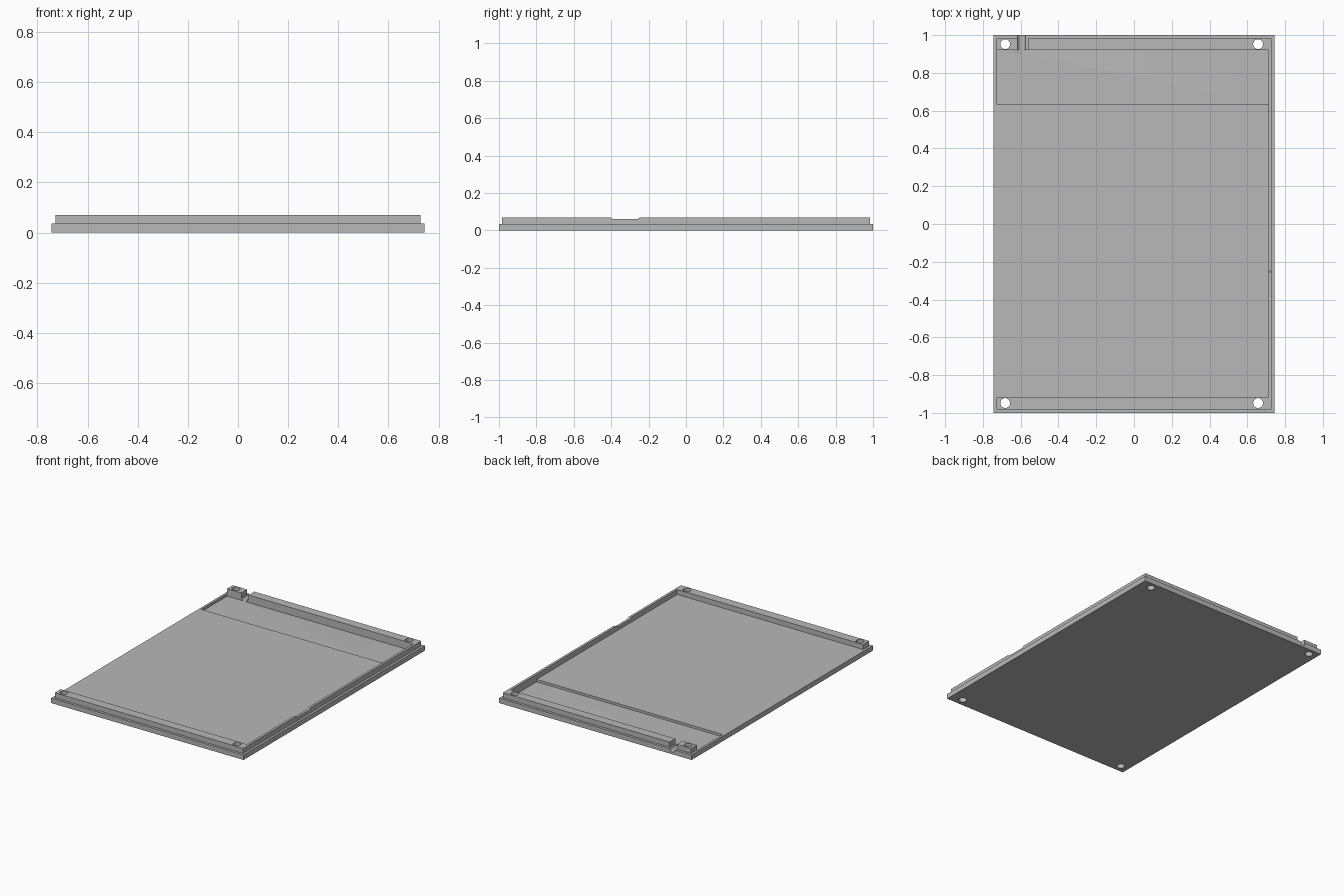
import bpy
import bmesh
from mathutils import Matrix

cube = bpy.data.objects.get("Cube")
if cube:
    bpy.data.objects.remove(cube, do_unlink=True)

# Overall dimensions
W, L, H, TOP = 0.744, 1.0, 0.035, 0.07
RX, RY = 0.728, 0.983
INNER_X, INNER_BACK, INNER_FRONT = 0.711, 0.92, -0.918
POCKET_Z, POCKET_Y = 0.018, 0.635

grey = bpy.data.materials.new("plain_grey")
grey.use_nodes = True
colour = (0.48, 0.48, 0.48, 1)
grey.diffuse_color = colour
grey.node_tree.nodes["Principled BSDF"].inputs["Base Color"].default_value = colour


def finish(name, bm):
    bmesh.ops.recalc_face_normals(bm, faces=bm.faces)
    mesh = bpy.data.meshes.new(name)
    bm.to_mesh(mesh)
    bm.free()
    mesh.materials.append(grey)
    ob = bpy.data.objects.new(name, mesh)
    bpy.context.collection.objects.link(ob)
    return ob


def box(name, x0, x1, y0, y1, z0, z1):
    bm = bmesh.new()
    bmesh.ops.create_cube(bm, size=1)
    for v in bm.verts:
        v.co.x = x1 if v.co.x > 0 else x0
        v.co.y = y1 if v.co.y > 0 else y0
        v.co.z = z1 if v.co.z > 0 else z0
    return finish(name, bm)


def cylinder(name, radius, depth, centre, axis="Z"):
    bm = bmesh.new()
    turn = Matrix.Rotation(1.5707963, 4, "X") if axis == "Y" else Matrix()
    bmesh.ops.create_cone(bm, cap_ends=True, segments=32, radius1=radius,
                          radius2=radius, depth=depth,
                          matrix=Matrix.Translation(centre) @ turn)
    return finish(name, bm)


def cut(ob, cutters):
    bpy.context.view_layer.objects.active = ob
    for c in cutters:
        m = ob.modifiers.new("cut", "BOOLEAN")
        m.operation, m.solver, m.object = "DIFFERENCE", "EXACT", c
        bpy.ops.object.modifier_apply(modifier=m.name)


# Base plate and raised edge pieces
base = box("base_plate", -W, W, -L, L, 0, H)
front = box("front_rail", -RX, RX, -RY, INNER_FRONT, H, TOP)
back = box("back_rail", -0.562, RX, INNER_BACK, RY, H, TOP)
corner = box("corner_block", -RX, -0.618, INNER_BACK, RY, H, TOP)

# Thin side rail with a shallow finger dip in its top edge
dip = [(INNER_FRONT, H), (INNER_BACK, H), (INNER_BACK, TOP), (-0.245, TOP),
       (-0.26, 0.06), (-0.39, 0.06), (-0.405, TOP), (INNER_FRONT, TOP)]
bm = bmesh.new()
face = bm.faces.new([bm.verts.new((INNER_X, y, z)) for y, z in dip])
ext = bmesh.ops.extrude_face_region(bm, geom=[face])
bmesh.ops.translate(bm, vec=(RX - INNER_X, 0, 0),
                    verts=[g for g in ext["geom"] if isinstance(g, bmesh.types.BMVert)])
finish("side_rail", bm)

# Screw holes, back pocket and round cable groove
holes = {(x, y): cylinder("hole_cutter", 0.026, 0.3, (x, y, 0.03))
         for x in (-0.682, 0.657) for y in (-0.948, 0.952)}
pocket = box("pocket_cutter", -RX, INNER_X, POCKET_Y, INNER_BACK, POCKET_Z, 0.1)
groove = cylinder("groove_cutter", 0.021, 0.2, (-0.595, 1.0, H + 0.001), "Y")

cut(base, [pocket, groove] + list(holes.values()))
cut(front, [c for (x, y), c in holes.items() if y < 0])
cut(back, [holes[(0.657, 0.952)]])
cut(corner, [holes[(-0.682, 0.952)]])
for c in [pocket, groove] + list(holes.values()):
    bpy.data.objects.remove(c, do_unlink=True)

# Smooth round walls while keeping edges crisp
bpy.ops.object.select_all(action="DESELECT")
for ob in (base, front, back, corner):
    ob.select_set(True)
bpy.context.view_layer.objects.active = base
bpy.ops.object.shade_smooth_by_angle(angle=0.5)
